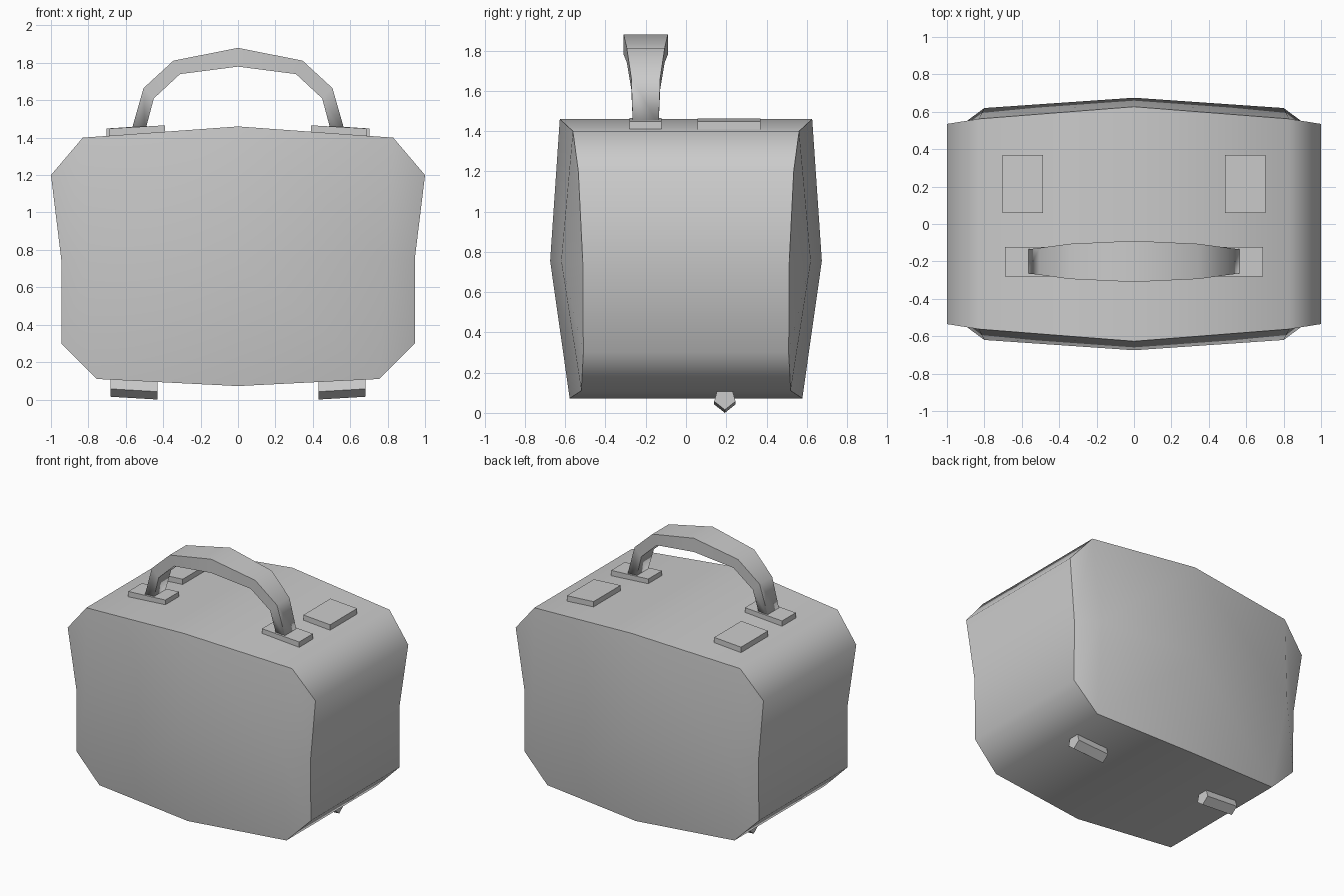
import bpy, bmesh

if "Cube" in bpy.data.objects:
    bpy.data.objects.remove(bpy.data.objects["Cube"])


def make(name, verts, faces, smooth=False, sharp=None):
    """Mesh object from points; sharp(edge) marks the creased edges."""
    me = bpy.data.meshes.new(name)
    bm = bmesh.new()
    vs = [bm.verts.new(v) for v in verts]
    for f in faces:
        bm.faces.new([vs[i] for i in f])
    bmesh.ops.recalc_face_normals(bm, faces=bm.faces)
    for f in bm.faces:
        f.smooth = smooth
    if sharp:
        bm.edges.index_update()
        bm.verts.index_update()
        for e in bm.edges:
            e.smooth = not sharp(e)
    bm.to_mesh(me)
    bm.free()
    ob = bpy.data.objects.new(name, me)
    bpy.context.collection.objects.link(ob)
    return ob


def prism(name, loop_a, loop_b):
    """Closed solid between two matching loops of points."""
    n = len(loop_a)
    faces = [(i, (i + 1) % n, (i + 1) % n + n, i + n) for i in range(n)]
    faces += [tuple(range(n)), tuple(range(n, 2 * n))]
    return make(name, loop_a + loop_b, faces)


# Body: outline (x, z, half depth) down the right side, mirrored to the left
half = [(0, 1.46, .627), (.83, 1.4, .562), (1, 1.2, .535), (.945, .75, .513),
        (.945, .3, .51), (.755, .11, .52), (0, .072, .578)]
ring = half + [(-x, z, d) for x, z, d in half[-2:0:-1]]
inner = [(0, .755, .675), (.8, .755, .62), (-.8, .755, .62)]
pts = ring + inner
n, m = len(ring), len(pts)
verts = [(x, s * d, z) for s in (-1, 1) for x, z, d in pts]
C, R, L = n, n + 1, n + 2
cap = [(0, 1, R, C), (1, 2, 3, R), (R, 3, 4, 5), (C, R, 5, 6),
       (0, 11, L, C), (11, 10, 9, L), (L, 9, 8, 7), (C, L, 7, 6)]
faces = cap + [tuple(i + m for i in f) for f in cap]
faces += [(i, (i + 1) % n, (i + 1) % n + m, i + m) for i in range(n)]
rim = lambda e: (e.verts[0].index // m == e.verts[1].index // m
                 and all(v.index % m < n for v in e.verts))
make("body", verts, faces, True, rim)

# Handle: arched strip, wider in the middle (outer x, z, inner x, z, half width)
sec = [(0, 1.88, 0, 1.78, .11), (.345, 1.812, .31, 1.74, .094),
       (.505, 1.665, .45, 1.61, .072), (.572, 1.43, .498, 1.43, .064)]
sec = [(-a, b, -c, d, w) for a, b, c, d, w in sec[:0:-1]] + sec
cy = -.2
verts = []
for a, b, c, d, w in sec:
    verts += [(a, cy - w, b), (a, cy + w, b), (c, cy + w, d), (c, cy - w, d)]
faces = [(4 * k + j, 4 * k + (j + 1) % 4, 4 * k + 4 + (j + 1) % 4, 4 * k + 4 + j)
         for k in range(len(sec) - 1) for j in range(4)]
last = 4 * (len(sec) - 1)
faces += [(0, 1, 2, 3), tuple(range(last, last + 4))]
lengthwise = lambda e: abs(e.verts[0].index - e.verts[1].index) == 4
make("handle", verts, faces, True, lengthwise)


def plate(name, x0, x1, y0, y1, z0, z1):
    """Thin slab following the sloping lid: top z0 at x0, z1 at x1."""
    t = .045
    loops = [[(x0, y, z0 - t), (x1, y, z1 - t), (x1, y, z1), (x0, y, z0)]
             for y in (y0, y1)]
    prism(name, *loops)


foot_section = [(0, 0), (.053, .042), (.034, .11), (-.034, .11), (-.053, .042)]
for side, s in (("right", 1), ("left", -1)):
    # Handle mounts and rear lid pads
    plate("handle_mount_" + side, s * .39, s * .69, -.28, -.122, 1.466, 1.449)
    plate("lid_pad_" + side, s * .487, s * .703, .058, .37, 1.463, 1.449)
    # Five-sided feet, slightly tilted with the bottom
    prism("foot_" + side,
          [(s * .43, .193 + y, z) for y, z in foot_section],
          [(s * .682, .193 + y, z + .015) for y, z in foot_section])
